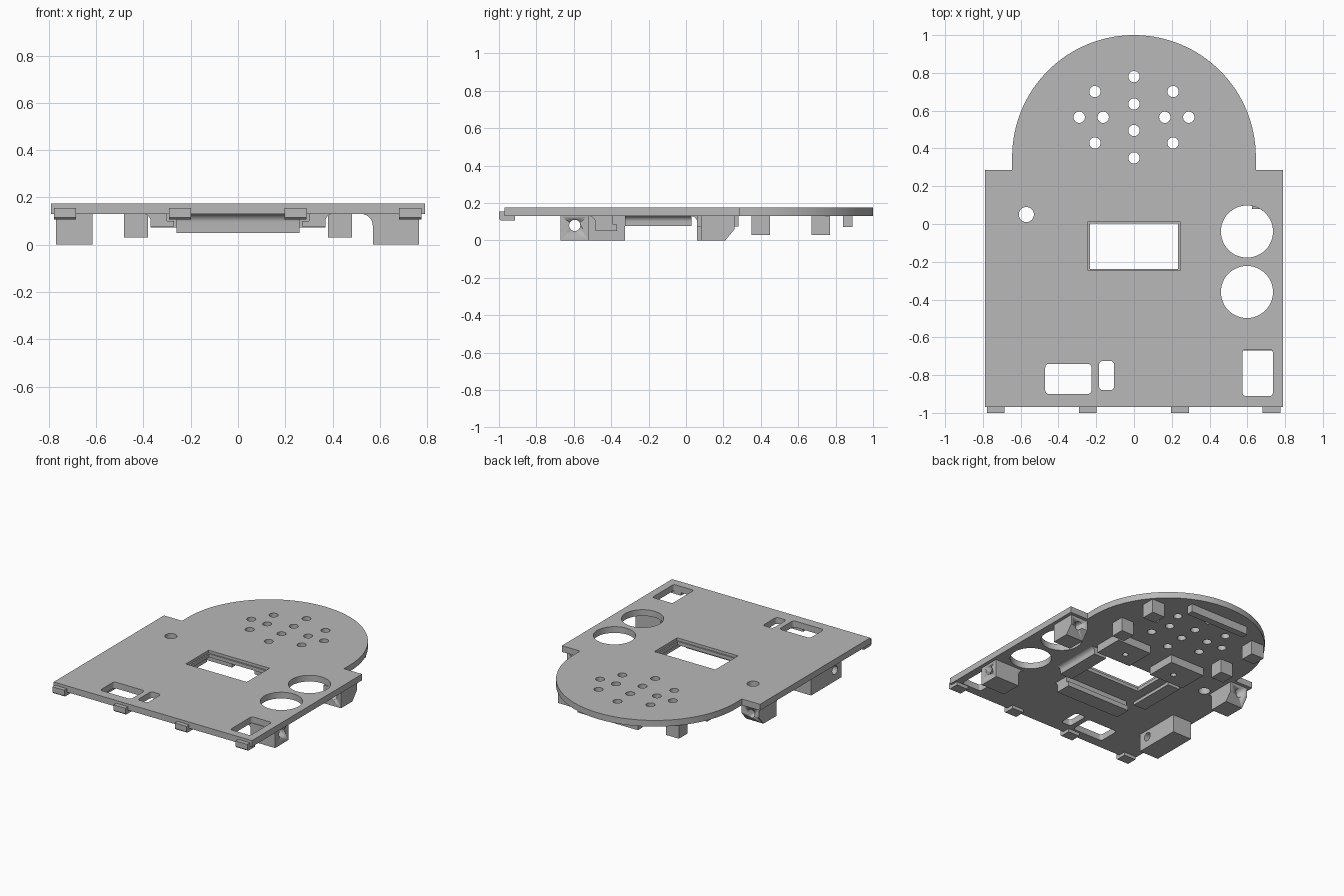
import bpy, bmesh
from math import sin, cos, pi

if "Cube" in bpy.data.objects:
    bpy.data.objects.remove(bpy.data.objects["Cube"], do_unlink=True)

grey = bpy.data.materials.new("matte_grey")
grey.use_nodes = True
colour = (0.48, 0.48, 0.48, 1)
grey.diffuse_color = colour
grey.node_tree.nodes["Principled BSDF"].inputs["Base Color"].default_value = colour

TOP, UNDER = 0.175, 0.13
AXES = {"X": lambda u, v, w: (w, u, v),
        "Y": lambda u, v, w: (u, w, v),
        "Z": lambda u, v, w: (u, v, w)}


def arc(cx, cy, r, start=0, end=2 * pi, n=48):
    full = abs(end - start) > 6.28
    steps = n if full else n + 1
    return [(cx + r * cos(start + (end - start) * i / n),
             cy + r * sin(start + (end - start) * i / n)) for i in range(steps)]


def rect(x0, x1, y0, y1, r=0):
    if not r:
        return [(x0, y0), (x1, y0), (x1, y1), (x0, y1)]
    corners = [(x1 - r, y1 - r), (x0 + r, y1 - r), (x0 + r, y0 + r), (x1 - r, y0 + r)]
    return [p for i, (cx, cy) in enumerate(corners)
            for p in arc(cx, cy, r, i * pi / 2, (i + 1) * pi / 2, 6)]


def slab(name, loops, a, b, axis="Z"):
    """Fill the outlines (inner loops become holes) and extrude from a to b along an axis."""
    cu = bpy.data.curves.new(name, "CURVE")
    cu.dimensions, cu.fill_mode, cu.extrude = "2D", "BOTH", 0.5
    for loop in loops:
        s = cu.splines.new("POLY")
        s.points.add(len(loop) - 1)
        for p, (u, v) in zip(s.points, loop):
            p.co = (u, v, 0, 1)
        s.use_cyclic_u = True
    tmp = bpy.data.objects.new(name + "_outline", cu)
    bpy.context.collection.objects.link(tmp)
    bpy.context.view_layer.update()
    dg = bpy.context.evaluated_depsgraph_get()
    me = bpy.data.meshes.new_from_object(tmp.evaluated_get(dg))
    bpy.data.objects.remove(tmp, do_unlink=True)
    bm = bmesh.new()
    bm.from_mesh(me)
    for v in bm.verts:
        v.co = AXES[axis](v.co.x, v.co.y, a + (v.co.z + 0.5) * (b - a))
    bmesh.ops.remove_doubles(bm, verts=bm.verts, dist=0.00005)
    bmesh.ops.recalc_face_normals(bm, faces=bm.faces)
    bm.to_mesh(me)
    bm.free()
    me.materials.clear()
    me.materials.append(grey)
    ob = bpy.data.objects.new(name, me)
    bpy.context.collection.objects.link(ob)
    bpy.ops.object.select_all(action="DESELECT")
    ob.select_set(True)
    bpy.context.view_layer.objects.active = ob
    bpy.ops.object.shade_smooth_by_angle(angle=0.5)
    return ob


def drill(ob, cutter):
    """Cut one solid out of another and discard the cutter."""
    mod = ob.modifiers.new("hole", "BOOLEAN")
    mod.object, mod.operation, mod.solver = cutter, "DIFFERENCE", "EXACT"
    bpy.context.view_layer.objects.active = ob
    bpy.ops.object.modifier_apply(modifier=mod.name)
    bpy.data.objects.remove(cutter, do_unlink=True)


# Face plate: rectangle with a domed end and all its openings
outline = [(-0.79, -0.97), (0.79, -0.97), (0.79, 0.285), (0.645, 0.285)]
outline += arc(0, 0.355, 0.645, 0, pi, 72) + [(-0.645, 0.285), (-0.79, 0.285)]
speaker = [(0, s * d) for s in (-1, 1) for d in (0.07, 0.215)]
speaker += [(s * d, 0) for s in (-1, 1) for d in (0.163, 0.29)]
speaker += [(s * 0.207, t * 0.136) for s in (-1, 1) for t in (-1, 1)]
holes = [arc(x, 0.565 + y, 0.03, n=24) for x, y in speaker]
holes += [arc(0.598, y, 0.138) for y in (-0.04, -0.36)]
holes += [arc(-0.57, 0.05, 0.04, n=32),
          rect(-0.243, 0.243, -0.247, 0.013),
          rect(-0.47, -0.225, -0.9, -0.74, 0.02),
          rect(-0.185, -0.105, -0.88, -0.725, 0.02),
          rect(0.575, 0.735, -0.91, -0.665, 0.015)]
slab("face_plate", [outline] + holes, UNDER, TOP)

# Narrow lip inside the screen window
slab("window_lip", [rect(-0.243, 0.243, -0.247, 0.013),
                    rect(-0.233, 0.233, -0.237, 0.003)], UNDER, 0.155)

# Hooks along the front edge
hook = [(-1, 0.155), (-1, 0.115), (-0.99, 0.106), (-0.915, 0.106),
        (-0.915, UNDER), (-0.97, UNDER), (-0.97, 0.155)]
for i, x in enumerate((-0.732, -0.245, 0.243, 0.728)):
    slab(f"edge_hook_{i + 1}", [hook], x - 0.047, x + 0.047, "X")

# Screen retaining rails: long front rail and two side rails with filleted roots
front_rail = arc(-0.52, 0.095, 0.035, pi / 2, 0, 8)
front_rail += [(-0.485, 0.05), (-0.37, 0.05), (-0.37, 0.085), (-0.39, 0.085), (-0.39, UNDER)]
slab("screen_front_rail", [front_rail], -0.26, 0.26, "X")
for side, s in (("left", 1), ("right", -1)):
    rail = [(s * u, v) for u, v in arc(0.4, 0.1, 0.03, pi / 2, pi, 8)
            + [(0.37, 0.077), (0.27, 0.077), (0.27, 0.1), (0.3, 0.1), (0.3, UNDER)]]
    slab(f"screen_{side}_rail", [rail], -0.325, 0.03, "Y")

    # Screw pads behind the screen
    x0, x1 = sorted((s * 0.09, s * 0.37))
    slab(f"screw_pad_{side}", [rect(x0, x1, 0.06, 0.28),
                               arc(s * 0.21, 0.16, 0.02, n=24)], 0.073, UNDER)

    # Square posts around the speaker
    x0, x1 = sorted((s * 0.38, s * 0.483))
    for end, y in (("front", 0.4), ("back", 0.72)):
        slab(f"speaker_post_{end}_{side}", [rect(x0, x1, y - 0.05, y + 0.05)], 0.03, UNDER)

    # Chamfered rear lugs with a lengthwise screw hole
    lug = [(0.08, UNDER), (0.08, 0), (0.21, 0), (0.26, 0.06), (0.26, UNDER)]
    if s < 0:
        lug = arc(0.025, 0.095, 0.035, pi / 2, 0, 8) + [(0.06, 0)] + lug[2:]
    x0, x1 = sorted((s * 0.625, s * 0.765))
    block = slab(f"rear_lug_{side}", [lug], x0, x1, "X")
    drill(block, slab("lug_hole", [arc(s * 0.7, 0.075, 0.03, n=24)], -0.1, 0.5, "Y"))

# Speaker stop bar near the dome
slab("speaker_stop_bar", [rect(-0.24, 0.24, 0.84, 0.89)], 0.072, UNDER)

# Front lugs with a crosswise screw hole
left_lug = arc(0.52, 0.08, 0.05, pi / 2, 0, 10) + [(0.57, 0), (0.765, 0), (0.765, UNDER)]
block = slab("front_lug_left", [left_lug], -0.67, -0.52, "Y")
drill(block, slab("lug_hole", [arc(-0.595, 0.08, 0.03, n=24)], 0.4, 0.9, "X"))
slab("front_lug_right", [rect(-0.67, -0.325, 0, UNDER),
                         arc(-0.595, 0.08, 0.03, n=24)], -0.77, -0.615, "X")
